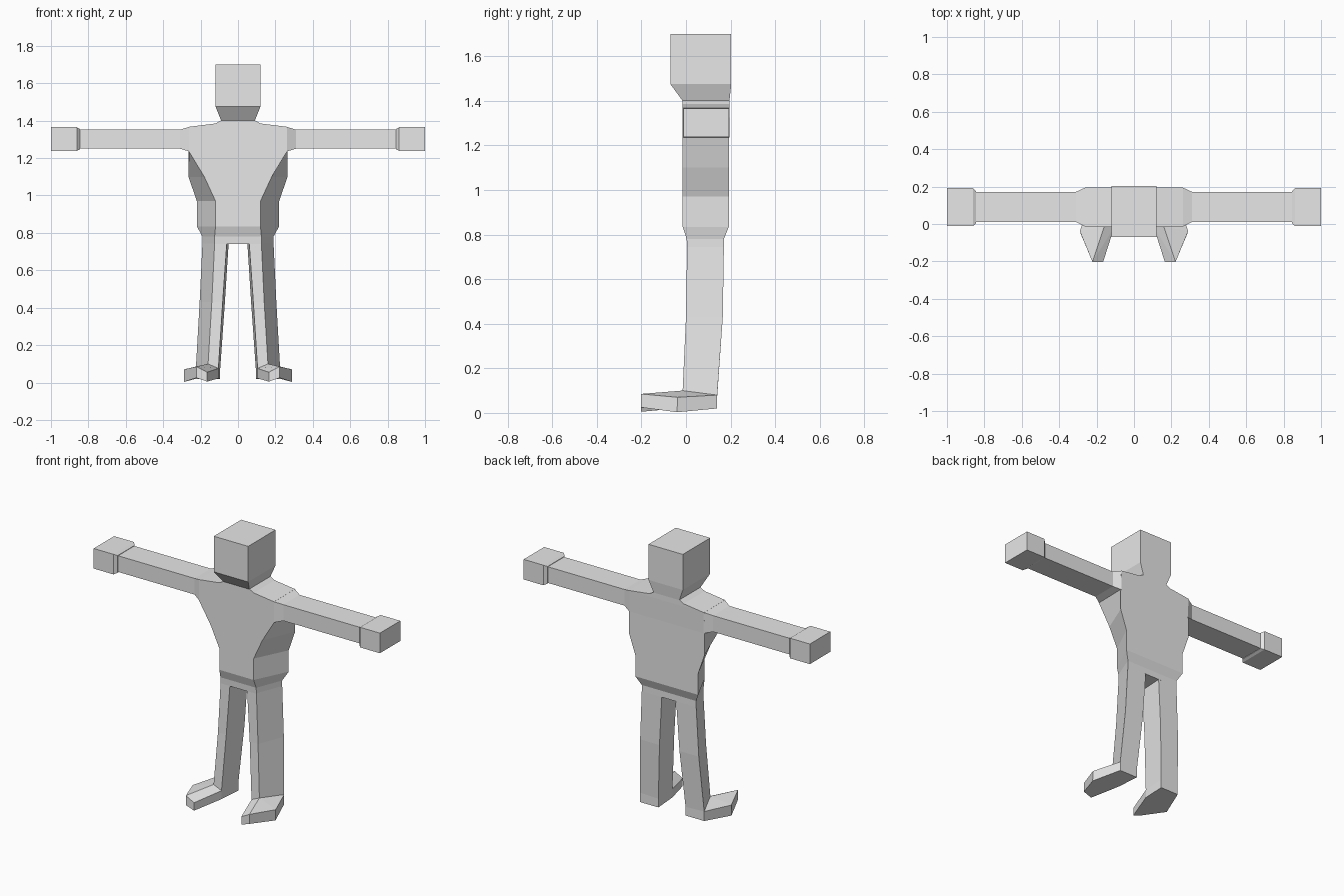
import bpy
import bmesh

grey = bpy.data.materials.new("plain grey")
grey.diffuse_color = (0.8, 0.8, 0.8, 1)


def loft(name, rings, mirror=False):
    """Skin a list of equal-sized point rings and cap both ends."""
    bm = bmesh.new()
    loops = [[bm.verts.new(p) for p in ring] for ring in rings]
    for a, b in zip(loops, loops[1:]):
        n = len(a)
        for i in range(n):
            j = (i + 1) % n
            bm.faces.new((a[i], a[j], b[j], b[i]))
    bm.faces.new(loops[0][::-1])
    bm.faces.new(loops[-1])
    bmesh.ops.recalc_face_normals(bm, faces=bm.faces[:])
    me = bpy.data.meshes.new(name)
    bm.to_mesh(me)
    bm.free()
    me.materials.append(grey)
    ob = bpy.data.objects.new(name, me)
    bpy.context.collection.objects.link(ob)
    if mirror:
        ob.modifiers.new("Mirror", 'MIRROR').use_clip = False
    return ob


def level(z, front_x, back_x, front_y, back_y):
    """Horizontal trapezoid, symmetric in x."""
    return [(-front_x, front_y, z), (front_x, front_y, z),
            (back_x, back_y, z), (-back_x, back_y, z)]


def arm_ring(x, y0, y1, z0, z1):
    return [(x, y0, z0), (x, y1, z0), (x, y1, z1), (x, y0, z1)]


# Torso: narrow in front, wide behind, flaring up to the shoulders
loft("torso", [
    level(0.74, 0.125, 0.19, 0.005, 0.17),
    level(0.78, 0.125, 0.19, 0.003, 0.17),
    level(0.835, 0.12, 0.22, -0.015, 0.192),
    level(0.97, 0.12, 0.22, -0.015, 0.192),
    level(1.10, 0.18, 0.265, -0.015, 0.192),
    level(1.235, 0.262, 0.265, -0.015, 0.192),
    level(1.367, 0.262, 0.262, -0.015, 0.195),
    level(1.385, 0.12, 0.12, -0.015, 0.195),
    level(1.402, 0.09, 0.09, -0.015, 0.195),
])

# Head with tapered jaw
loft("head", [
    level(1.40, 0.09, 0.09, -0.015, 0.195),
    level(1.475, 0.12, 0.12, -0.07, 0.203),
    level(1.70, 0.12, 0.12, -0.07, 0.203),
])

# Arms with shoulder taper and block hands
loft("arm", [
    arm_ring(0.26, -0.015, 0.195, 1.235, 1.367),
    arm_ring(0.31, 0.01, 0.172, 1.25, 1.352),
    arm_ring(0.848, 0.01, 0.172, 1.25, 1.352),
], mirror=True)
loft("hand", [
    arm_ring(0.845, 0.005, 0.175, 1.247, 1.355),
    arm_ring(0.862, -0.012, 0.192, 1.238, 1.365),
    arm_ring(1.0, -0.012, 0.192, 1.238, 1.365),
], mirror=True)

# Legs: inner front, outer front, outer back, inner back
loft("leg", [
    [(0.06, 0.005, 0.745), (0.125, 0.005, 0.745), (0.19, 0.17, 0.745), (0.05, 0.17, 0.745)],
    [(0.082, 0.0, 0.43), (0.14, 0.0, 0.43), (0.205, 0.165, 0.43), (0.07, 0.165, 0.43)],
    [(0.105, -0.015, 0.075), (0.16, -0.015, 0.10), (0.225, 0.14, 0.08), (0.095, 0.14, 0.075)],
], mirror=True)

# Feet: pointed toes turned outward with a wide outer ankle
loft("foot", [
    [(0.105, -0.015, 0.022), (0.165, -0.203, 0.005), (0.222, -0.203, 0.025),
     (0.29, -0.04, 0.003), (0.225, 0.14, 0.02), (0.095, 0.14, 0.02)],
    [(0.105, -0.015, 0.075), (0.165, -0.203, 0.055), (0.222, -0.203, 0.085),
     (0.29, -0.038, 0.07), (0.225, 0.14, 0.08), (0.095, 0.14, 0.075)],
], mirror=True)

# Slopes joining the foot to the ankle corner
loft("instep", [
    [(0.105, -0.015, 0.075), (0.165, -0.203, 0.055), (0.222, -0.203, 0.085)],
    [(0.105, -0.014, 0.076), (0.16, -0.015, 0.10), (0.161, -0.015, 0.10)],
], mirror=True)
loft("outer_ankle", [
    [(0.222, -0.203, 0.085), (0.29, -0.038, 0.07), (0.225, 0.14, 0.08)],
    [(0.160, -0.016, 0.10), (0.161, -0.015, 0.10), (0.16, -0.014, 0.10)],
], mirror=True)
